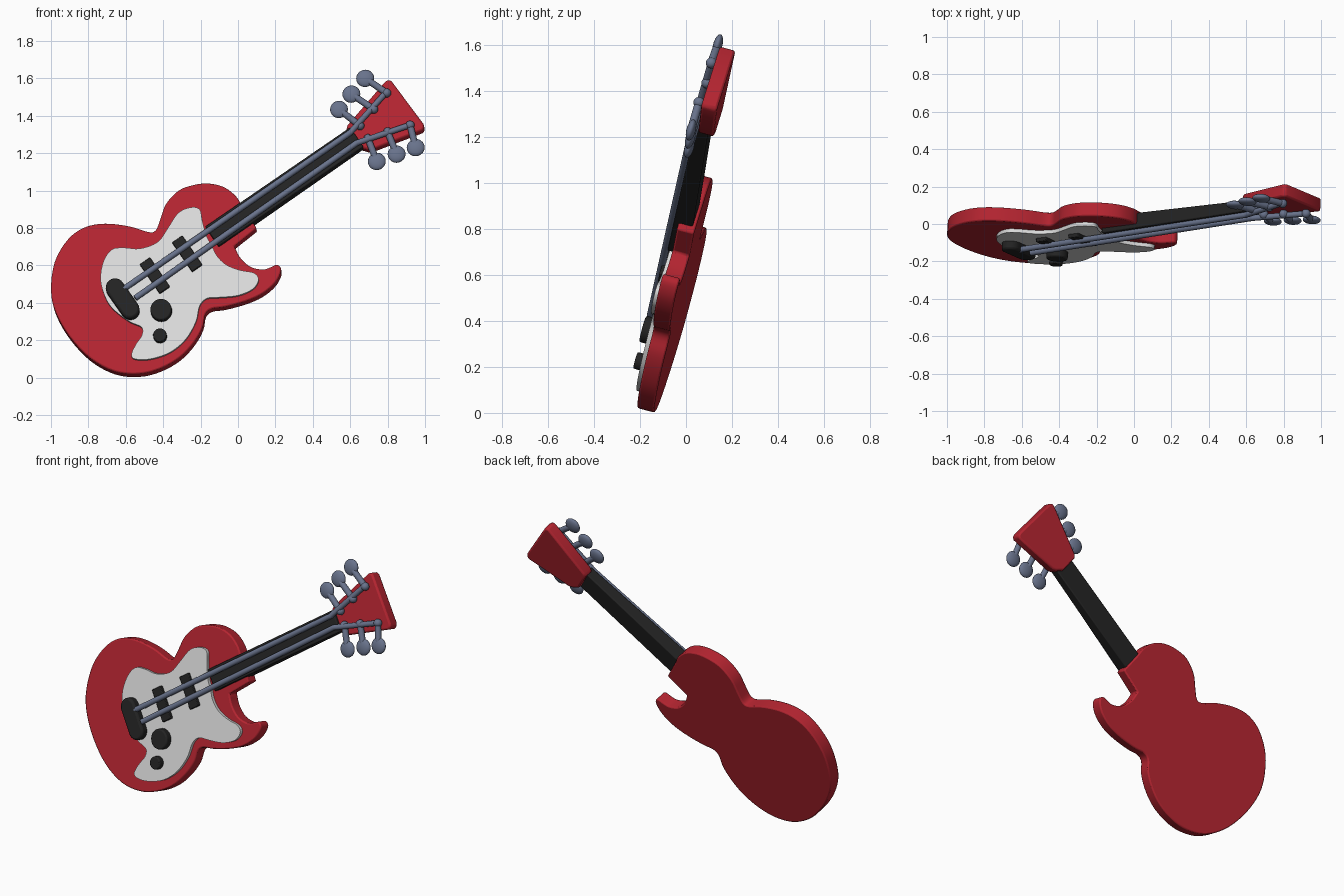
import bpy, bmesh, math
from mathutils import Vector, Matrix

if "Cube" in bpy.data.objects:
    bpy.data.objects.remove(bpy.data.objects["Cube"])

def material(name, rgb):
    m = bpy.data.materials.new(name)
    m.diffuse_color = (*rgb, 1)
    m.use_nodes = True
    m.node_tree.nodes["Principled BSDF"].inputs["Base Color"].default_value = m.diffuse_color
    return m

RED = material("red paint", (0.46, 0.018, 0.03))
WHITE = material("white plate", (0.72, 0.72, 0.72))
BLACK = material("black", (0.017, 0.017, 0.017))
STEEL = material("blue grey steel", (0.14, 0.17, 0.26))

# The guitar leans back and turns a little: everything is placed by its
# front-view x, z and a height d above the body's front plane.
GRAD = Vector((0.06, 1, -0.27))
NORMAL = -GRAD.normalized()

def P(x, z, d=0.0):
    return Vector((x, -0.25 + 0.27 * z - 0.06 * x - GRAD.length * d, z))

def finish(bm, name, mat, bevel=0.0):
    bmesh.ops.recalc_face_normals(bm, faces=bm.faces)
    me = bpy.data.meshes.new(name)
    bm.to_mesh(me)
    bm.free()
    me.materials.append(mat)
    ob = bpy.data.objects.new(name, me)
    bpy.context.collection.objects.link(ob)
    if bevel:
        mod = ob.modifiers.new("rounded_edge", 'BEVEL')
        mod.width, mod.segments = bevel, 2
        mod.limit_method, mod.angle_limit = 'ANGLE', math.radians(50)
    bpy.ops.object.select_all(action='DESELECT')
    bpy.context.view_layer.objects.active = ob
    ob.select_set(True)
    bpy.ops.object.shade_smooth_by_angle(angle=math.radians(40))
    return ob

def smooth(pts, sharp=(), steps=4):
    """Closed spline through the points; sharp ones stay corners."""
    n, out = len(pts), []
    p = [Vector(q) for q in pts]
    tan = [Vector((0, 0)) if i in sharp else (p[(i + 1) % n] - p[i - 1]) / 2 for i in range(n)]
    for i in range(n):
        j = (i + 1) % n
        if i in sharp and j in sharp:
            out.append(p[i])
            continue
        for k in range(steps):
            t = k / steps
            out.append(p[i] * (2*t**3 - 3*t*t + 1) + tan[i] * (t**3 - 2*t*t + t)
                       + p[j] * (3*t*t - 2*t**3) + tan[j] * (t**3 - t*t))
    return out

def slab(name, outline, top, bottom, mat, bevel=0.0):
    """Flat plate: outline is the front face, extruded towards the back."""
    bm = bmesh.new()
    front = [bm.verts.new(P(x, z, top)) for x, z in outline]
    back = [bm.verts.new(v.co - NORMAL * (top - bottom)) for v in front]
    bm.faces.new(front)
    bm.faces.new(back[::-1])
    n = len(front)
    for i in range(n):
        bm.faces.new((front[i], back[i], back[(i + 1) % n], front[(i + 1) % n]))
    return finish(bm, name, mat, bevel)

def circle(x, z, r, n=28):
    return [(x + r * math.cos(2 * math.pi * i / n), z + r * math.sin(2 * math.pi * i / n))
            for i in range(n)]

def rod(bm, a, b, r):
    v = b - a
    rot = v.to_track_quat('Z', 'Y').to_matrix().to_4x4()
    bmesh.ops.create_cone(bm, cap_ends=True, segments=14, radius1=r, radius2=r,
                          depth=v.length, matrix=Matrix.Translation((a + b) / 2) @ rot)

def ball(bm, c, r, flat=1.0):
    rot = NORMAL.to_track_quat('Z', 'Y').to_matrix().to_4x4()
    bmesh.ops.create_uvsphere(bm, u_segments=20, v_segments=12, radius=r,
                              matrix=Matrix.Translation(c) @ rot @ Matrix.Diagonal((1, 1, flat, 1)))

# Body with two horns and a straight neck pocket
body = [(-1.0, .47), (-.98, .62), (-.91, .74), (-.82, .805), (-.71, .825), (-.58, .81),
        (-.48, .78), (-.44, .79), (-.415, .85), (-.385, .93), (-.32, 1.0), (-.245, 1.03),
        (-.16, 1.04), (-.075, 1.02), (-.01, .97), (.02, .92), (.10, .80), (-.02, .705),
        (.01, .645), (.065, .595), (.13, .58), (.17, .59), (.21, .605), (.23, .575),
        (.20, .51), (.13, .45), (.04, .41), (-.07, .38), (-.14, .37), (-.175, .34),
        (-.19, .27), (-.235, .19), (-.31, .11), (-.415, .05), (-.53, .022), (-.66, .035),
        (-.79, .105), (-.9, .22), (-.975, .35)]
slab("body", smooth(body, (15, 16, 17)), 0, -.077, RED, .012)

# Pickguard plate
guard = [(-.735, .52), (-.72, .62), (-.675, .685), (-.61, .695), (-.525, .69), (-.43, .725),
         (-.375, .80), (-.32, .88), (-.255, .91), (-.205, .90), (-.19, .835), (-.165, .75),
         (-.14, .71), (-.115, .655), (-.065, .605), (.01, .575), (.085, .56), (.11, .525),
         (.08, .475), (0, .44), (-.095, .43), (-.165, .425), (-.205, .385), (-.225, .30),
         (-.28, .205), (-.365, .135), (-.47, .10), (-.55, .10), (-.57, .125), (-.545, .18),
         (-.515, .225), (-.515, .27), (-.58, .30), (-.66, .36), (-.705, .42)]
slab("pickguard", smooth(guard), .02, -.01, WHITE)

# Neck: a bar that dips slightly towards the headstock
A, B = Vector((-.14, .757)), Vector((.635, 1.288))
along = (B - A).normalized()
across = Vector((-along.y, along.x))
bm = bmesh.new()
bmesh.ops.create_cube(bm, size=2)
for v in bm.verts:
    end, side, front = v.co.x > 0, v.co.y, v.co.z > 0
    q = (B if end else A) + across * side * .063
    d = .005 if end else .027
    v.co = P(q.x, q.y, d)
    if not front:
        v.co -= NORMAL * (d + (.055 if end else .065))
finish(bm, "neck", BLACK, .006)

# Headstock
head = [(.58, 1.33), (.585, 1.352), (.785, 1.583), (.8, 1.595), (.82, 1.588), (.99, 1.36),
        (.997, 1.34), (.985, 1.323), (.72, 1.222), (.695, 1.22), (.645, 1.235)]
slab("headstock", head, -.015, -.085, RED, .01)

# Pickups, bridge and control knobs
def bar(cx, cz, half_len, half_wid):
    c = Vector((cx, cz))
    return [c + across * a * half_len + along * b * half_wid
            for a, b in ((-1, -1), (-1, 1), (1, 1), (1, -1))]

for i, (x, z) in enumerate(((-.445, .548), (-.272, .665))):
    slab(f"pickup_{i + 1}", bar(x, z, .094, .033), .04, 0, BLACK, .004)

ends = [Vector((-.658, .484)), Vector((-.578, .37))]
turn = math.atan2(across.y, across.x)
capsule = []
for c, start in ((ends[0], turn - math.pi / 2), (ends[1], turn + math.pi / 2)):
    for k in range(13):
        t = start + math.pi * k / 12
        capsule.append(c + Vector((math.cos(t), math.sin(t))) * .05)
slab("bridge", capsule, .065, 0, BLACK, .012)
slab("large_knob", circle(-.412, .366, .057), .06, 0, BLACK, .008)
slab("small_knob", circle(-.418, .229, .036), .055, 0, BLACK, .006)

# Two thick strings that fan out on the headstock
paths = [((-.61, .475, .05), (.60, 1.31, .018), (.79, 1.523, .003)),
         ((-.55, .425, .05), (.635, 1.255, .018), (.925, 1.352, .003))]
for i, path in enumerate(paths):
    bm = bmesh.new()
    pts = [P(*q) for q in path]
    for a, b in zip(pts, pts[1:]):
        rod(bm, a, b, .016)
        ball(bm, b, .016)
    finish(bm, f"string_{i + 1}", STEEL)

# Tuning pegs: post on the headstock, shaft, flattened button
pegs = [((.795, 1.522), (.68, 1.60)), ((.725, 1.435), (.606, 1.516)), ((.652, 1.347), (.54, 1.434)),
        ((.695, 1.278), (.742, 1.156)), ((.80, 1.314), (.848, 1.195)), ((.92, 1.35), (.95, 1.23))]
for i, (post, button) in enumerate(pegs):
    bm = bmesh.new()
    a, b = P(*post, .003), P(*button, .003)
    rod(bm, a, b, .018)
    ball(bm, a, .024)
    ball(bm, b, .048, .42)
    finish(bm, f"tuning_peg_{i + 1}", STEEL)
